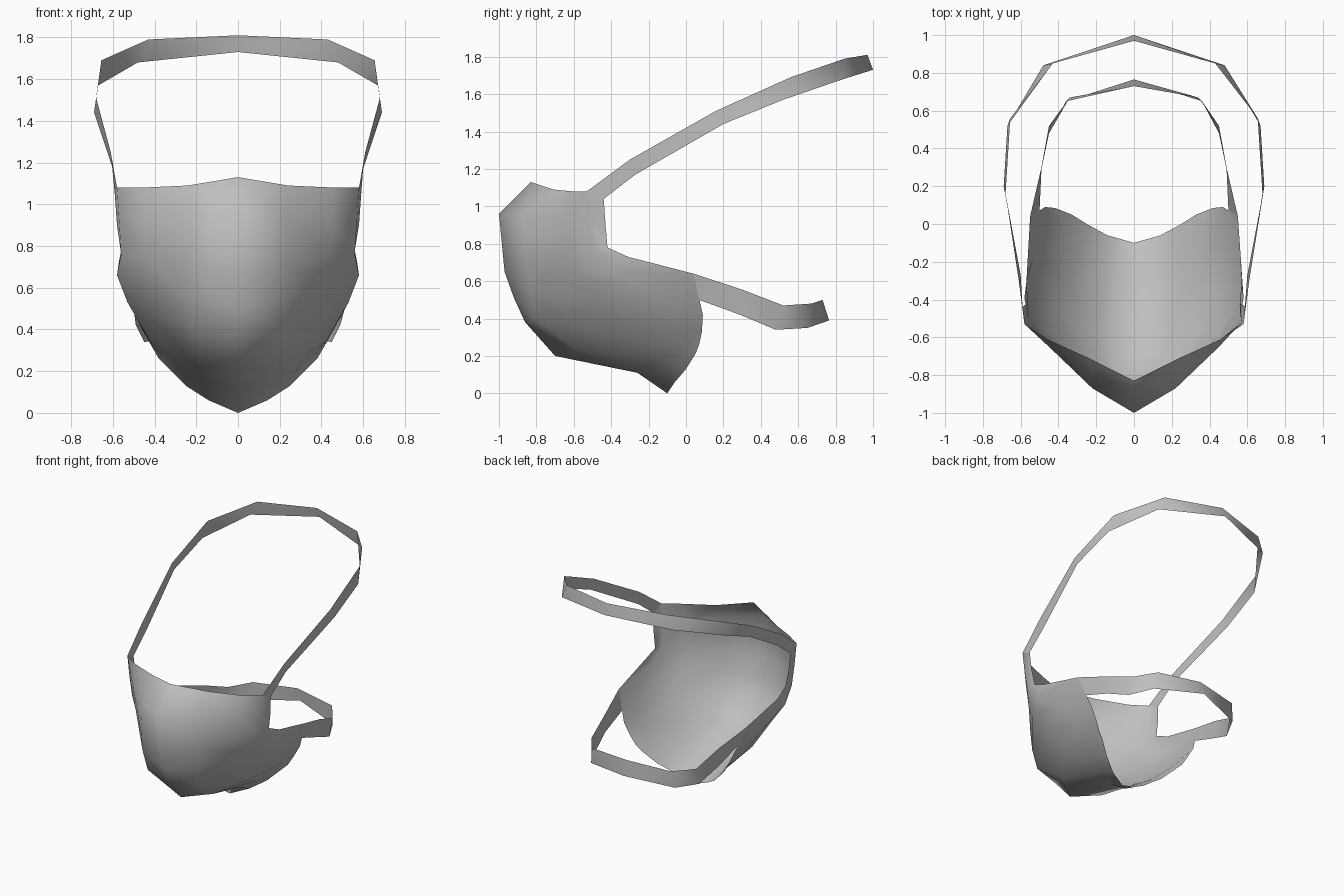
import bpy
import bmesh
from mathutils import Vector

cube = bpy.data.objects.get("Cube")
if cube:
    bpy.data.objects.remove(cube)

fabric = bpy.data.materials.new("grey_fabric")
fabric.use_nodes = True
grey = (0.52, 0.52, 0.52, 1)
fabric.diffuse_color = grey
fabric.node_tree.nodes["Principled BSDF"].inputs["Base Color"].default_value = grey


def flip(p):
    return (-p[0], p[1], p[2])


def sheet(name, rows):
    """Skin a grid of points; rows run top to bottom."""
    bm = bmesh.new()
    grid = [[bm.verts.new(Vector(p)) for p in row] for row in rows]
    for a, b in zip(grid, grid[1:]):
        for i in range(len(a) - 1):
            bm.faces.new((a[i], b[i], b[i + 1], a[i + 1])).smooth = True
    mesh = bpy.data.meshes.new(name)
    bm.to_mesh(mesh)
    bm.free()
    mesh.materials.append(fabric)
    obj = bpy.data.objects.new(name, mesh)
    bpy.context.collection.objects.link(obj)
    return obj


def strap(name, upper, lower):
    """Band from the left cheek round the back to the right cheek."""
    rows = [edge + [flip(p) for p in reversed(edge[:-1])] for edge in (upper, lower)]
    return sheet(name, rows)


# Mask shell: each row runs from the centre line to the left rim
half = [
    [(0, -.83, 1.13), (.24, -.71, 1.09), (.46, -.61, 1.08), (.58, -.53, 1.08), (.59, -.44, 1.04)],
    [(0, -1, .96), (.22, -.87, .95), (.45, -.65, .93), (.57, -.52, .92), (.58, -.43, .90)],
    [(0, -.97, .65), (.24, -.85, .70), (.44, -.63, .74), (.56, -.50, .76), (.56, -.42, .78)],
    [(0, -.92, .51), (.24, -.83, .55), (.45, -.58, .63), (.58, -.39, .66), (.57, -.31, .73)],
    [(0, -.86, .38), (.21, -.81, .40), (.43, -.44, .47), (.53, -.17, .53), (.55, .04, .64)],
    [(0, -.70, .20), (.19, -.58, .23), (.34, -.33, .29), (.42, -.10, .34), (.47, .09, .42)],
    [(0, -.26, .11), (.15, -.22, .13), (.27, -.13, .19), (.36, -.01, .27), (.42, .085, .33)],
    [(0, -.10, 0), (.14, -.06, .06), (.25, 0, .13), (.33, .05, .21), (.38, .07, .26)],
]
sheet("mask_shell", [[flip(p) for p in reversed(row[1:])] + row for row in half])

# Head strap
strap("upper_strap",
      [(.58, -.53, 1.08), (.61, -.30, 1.25), (.68, .16, 1.51),
       (.655, .56, 1.69), (.43, .85, 1.79), (0, .97, 1.81)],
      [(.59, -.44, 1.04), (.60, -.27, 1.17), (.69, .20, 1.44),
       (.67, .52, 1.57), (.48, .84, 1.68), (0, 1, 1.73)])

# Neck strap
strap("lower_strap",
      [(.55, .04, .64), (.49, .30, .555), (.45, .52, .47), (.34, .67, .48), (0, .73, .50)],
      [(.50, .07, .50), (.49, .29, .42), (.45, .48, .34), (.36, .65, .35), (0, .765, .39)])
